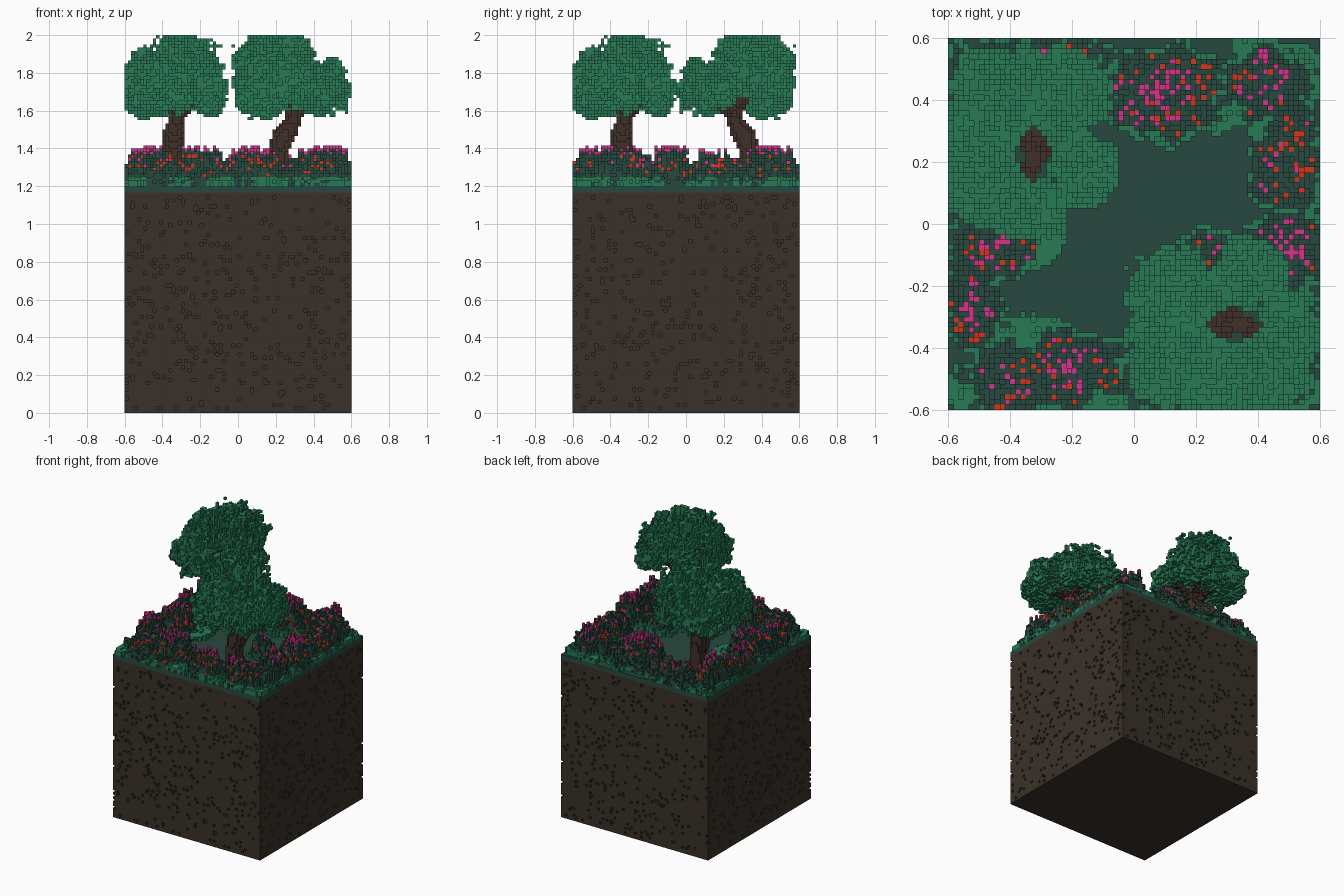
import bpy, math, random
from mathutils import Vector, noise

if "Cube" in bpy.data.objects:
    bpy.data.objects.remove(bpy.data.objects["Cube"], do_unlink=True)

random.seed(7)
V = 1 / 60            # voxel size
N = 36                # half width in voxels
TURF_Z, TOP_Z = 70, 72


def material(name, hex_code):
    def lin(c):
        c /= 255
        return c / 12.92 if c <= 0.04045 else ((c + 0.055) / 1.055) ** 2.4
    col = tuple(lin(int(hex_code[i:i + 2], 16)) for i in (0, 2, 4)) + (1,)
    m = bpy.data.materials.new(name)
    m.use_nodes = True
    m.diffuse_color = col
    m.node_tree.nodes["Principled BSDF"].inputs["Base Color"].default_value = col
    return m


SOIL = material("soil_brown", "3a3129")
TURF = material("dark_green", "27493f")
LEAF = material("leaf_green", "277b55")
BARK = material("bark_brown", "403028")
RED = material("flower_red", "d4351c")
PINK = material("flower_pink", "d6328a")

# The six face directions with their corners, counter-clockwise from outside
SIDES = [((1, 0, 0), ((1, 0, 0), (1, 1, 0), (1, 1, 1), (1, 0, 1))),
         ((-1, 0, 0), ((0, 0, 0), (0, 0, 1), (0, 1, 1), (0, 1, 0))),
         ((0, 1, 0), ((0, 1, 0), (0, 1, 1), (1, 1, 1), (1, 1, 0))),
         ((0, -1, 0), ((0, 0, 0), (1, 0, 0), (1, 0, 1), (0, 0, 1))),
         ((0, 0, 1), ((0, 0, 1), (1, 0, 1), (1, 1, 1), (0, 1, 1))),
         ((0, 0, -1), ((0, 0, 0), (0, 1, 0), (1, 1, 0), (1, 0, 0)))]


def surface(cells):
    """Cells with at least one open side."""
    return [c for c in cells
            if any((c[0] + d[0], c[1] + d[1], c[2] + d[2]) not in cells for d, _ in SIDES)]


def thin_out(cells, share):
    """Remove a random share of the surface cells for a ragged look."""
    for c in surface(cells):
        if random.random() < share:
            del cells[c]


def voxel_object(name, cells, mats):
    """cells maps (i, j, k) to a material index; only outer faces are built."""
    verts, faces, index = {}, [], []
    for (x, y, z), m in cells.items():
        for (dx, dy, dz), corners in SIDES:
            if (x + dx, y + dy, z + dz) not in cells:
                faces.append([verts.setdefault((x + a, y + b, z + c), len(verts))
                              for a, b, c in corners])
                index.append(m)
    mesh = bpy.data.meshes.new(name)
    mesh.from_pydata([(x * V, y * V, z * V) for x, y, z in verts], [], faces)
    for m in mats:
        mesh.materials.append(m)
    mesh.polygons.foreach_set("material_index", index)
    mesh.update()
    ob = bpy.data.objects.new(name, mesh)
    bpy.context.collection.objects.link(ob)
    return ob


# Soil block with small pits in its side walls
soil = {}
for x in range(-N, N):
    for y in range(-N, N):
        wall = x in (-N, N - 1) or y in (-N, N - 1)
        for z in range(TURF_Z):
            if not (wall and 0 < z < TURF_Z - 1 and random.random() < 0.075):
                soil[x, y, z] = 0
voxel_object("soil_block", soil, [SOIL])

# Flat turf slab
bpy.ops.mesh.primitive_cube_add(size=1, location=(0, 0, (TURF_Z + TOP_Z) / 2 * V))
turf = bpy.context.object
turf.name = "turf_slab"
turf.scale = (2 * N * V, 2 * N * V, (TOP_Z - TURF_Z) * V)
turf.data.materials.append(TURF)

# Low leafy patches: centre x, y and radius
PATCHES = [(-.35, -.01, .14), (-.35, -.36, .08), (-.27, -.37, .07), (.27, .38, .09),
           (.10, .30, .05), (.38, .56, .07), (.56, .50, .06), (.52, -.28, .09),
           (-.56, -.54, .06), (-.08, -.56, .07), (.18, -.54, .10), (.54, -.56, .06)]
# Ring of flowering shrubs: centre x, y, radii and height in voxels of each mound
MOUNDS = [(.09, .43, .22, .17, 11), (.43, .45, .16, .14, 11), (.49, .20, .13, .22, 9),
          (.49, -.08, .13, .18, 11), (.25, -.07, .10, .07, 10), (.52, -.35, .09, .18, 11),
          (.40, -.50, .19, .11, 10), (.10, -.51, .19, .10, 10), (-.20, -.47, .19, .14, 11),
          (-.41, -.49, .15, .13, 9), (-.52, -.28, .10, .15, 10), (-.45, -.08, .16, .12, 11),
          (-.53, .15, .08, .18, 10), (-.50, .42, .11, .18, 11), (-.25, .52, .23, .09, 9)]
shrubs, stems = {}, []
for x in range(-N, N):
    for y in range(-N, N):
        px, py = (x + .5) * V, (y + .5) * V
        d, tall = min((math.hypot((px - a) / rx, (py - b) / ry), t)
                      for a, b, rx, ry, t in MOUNDS)
        d += 0.35 * noise.noise(Vector((px, py, 0)) * 13)
        low = any(math.hypot(px - a, py - b) < r for a, b, r in PATCHES)
        if d < 1:
            h = (tall + 1) * (1 - max(d, 0) ** 3) + random.uniform(-2.5, 1)
            h = max(2, min(round(h), tall))
        elif low:
            h = 2
        else:
            continue
        fringe = noise.noise(Vector((px, py, 9)) * 8) > .05
        for k in range(h):
            leafy = k < 3 and (h == 2 or low or (fringe and random.random() < .6))
            shrubs[x, y, TOP_Z + k] = 1 if leafy else 0
        if h >= 10:
            stems.append((x, y, TOP_Z + h))
thin_out(shrubs, 0.2)

# Blossoms: red clusters on the flanks, pink near and on the tops
for c in surface(shrubs):
    k = c[2] - TOP_Z
    cluster = noise.noise(Vector(c) * V * 9)
    if k >= 3 and random.random() < (0.11 if 5 <= k <= 9 else 0.01) + 0.2 * cluster:
        shrubs[c] = 2
    elif k >= 6 and random.random() < 0.09 - 0.12 * cluster:
        shrubs[c] = 3
for x, y, z in stems:
    if random.random() < 0.2 - 0.3 * noise.noise(Vector((x, y, z)) * V * 9):
        top = min(z + random.randint(0, 1), TOP_Z + 12)
        for k in range(z - 1, top):
            shrubs.setdefault((x, y, k), 0)
        shrubs[x, y, top] = 3
voxel_object("flowering_shrubs", shrubs, [TURF, LEAF, RED, PINK])

# Tree trunk and branches: paths of (x, y, z, radius)
BRANCHES = [[(-.34, .33, 1.19, .06), (-.34, .34, 1.38, .05), (-.34, .31, 1.46, .062),
             (-.33, .27, 1.53, .045), (-.32, .22, 1.62, .032)],
            [(-.32, .22, 1.61, .03), (-.35, .13, 1.65, .028), (-.37, .05, 1.74, .015)],
            [(-.32, .25, 1.55, .025), (-.25, .24, 1.63, .02), (-.13, .22, 1.67, .015)],
            [(-.33, .26, 1.56, .03), (-.40, .31, 1.65, .02), (-.47, .33, 1.76, .015)],
            [(-.32, .24, 1.60, .03), (-.30, .33, 1.70, .02), (-.29, .40, 1.82, .015)]]
trunk = {}
for path in BRANCHES:
    for p, q in zip(path, path[1:]):
        for s in range(13):
            a, b, c, r = [u + (w - u) * s / 12 for u, w in zip(p, q)]
            n = math.ceil(r / V) + 1
            ci, cj, ck = int(a // V), int(b // V), int(c // V)
            for i in range(ci - n, ci + n + 1):
                for j in range(cj - n, cj + n + 1):
                    for k in range(max(TOP_Z, ck - n), ck + n + 1):
                        t = Vector(((i + .5) * V - a, (j + .5) * V - b, (k + .5) * V - c))
                        if t.length < r:
                            trunk[i, j, k] = 0

# Tree crown: lobes of (centre, radii), hollowed above and around the fork
LOBES = [(-.30, .35, 1.85, .18, .20, .15), (-.46, .31, 1.75, .15, .20, .16),
         (-.22, .42, 1.77, .12, .15, .14), (-.16, .20, 1.71, .11, .11, .09),
         (-.38, .45, 1.72, .20, .12, .14), (-.38, .06, 1.72, .17, .10, .13),
         (-.48, .14, 1.71, .12, .11, .12), (-.50, .40, 1.62, .08, .12, .06),
         (-.15, .42, 1.64, .08, .08, .07), (-.16, .12, 1.66, .08, .06, .07)]
GAPS = [(-.325, .225, 1.85, .052, .088, .9), (-.31, .26, 1.58, .18, .16, .12)]


def nearest(p, ellipsoids):
    return min(Vector(((p.x - a) / rx, (p.y - b) / ry, (p.z - c) / rz)).length
               for a, b, c, rx, ry, rz in ellipsoids)


crown = {}
for i in range(-N, -3):
    for j in range(-3, 35):
        for k in range(92, 120):
            p = Vector(((i + .5) * V, (j + .5) * V, (k + .5) * V))
            rough = 0.4 * noise.noise(p * 13) + 0.3 * noise.noise(p * 27)
            if nearest(p, LOBES) + rough < 1 and nearest(p, GAPS) > 1 \
                    and (i, j, k) not in trunk:
                crown[i, j, k] = 0
thin_out(crown, 0.25)

# The second tree is the first one turned a quarter
for name, cells, mat in (("trunk", trunk, BARK), ("crown", crown, LEAF)):
    first = voxel_object("back_tree_" + name, cells, [mat])
    second = bpy.data.objects.new("front_tree_" + name, first.data)
    second.rotation_euler.z = math.pi / 2
    second.location.x = 33 * V
    bpy.context.collection.objects.link(second)
